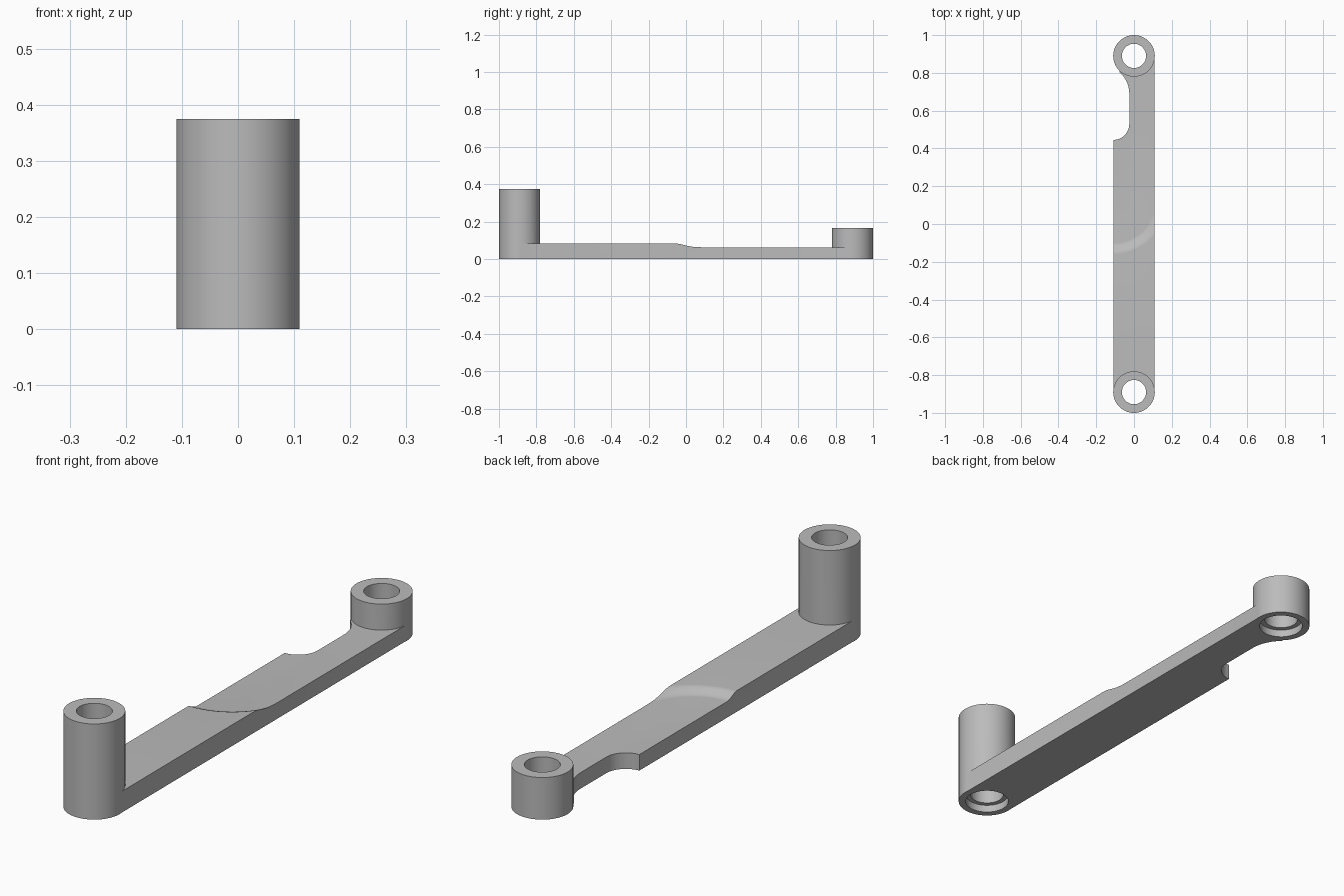
import bpy
import bmesh
from math import sqrt, cos, sin, pi, atan2

cube = bpy.data.objects.get("Cube")
if cube:
    bpy.data.objects.remove(cube, do_unlink=True)

# Main dimensions
BOSS_Y, BOSS_R = 0.89, 0.11
BORE_R, RECESS_R, RECESS_DEPTH = 0.064, 0.083, 0.03
HALF_W = 0.109
HIGH, LOW = 0.083, 0.063
STEP_Y, STEP_IN, STEP_OUT = 0.12, 0.22, 0.28

grey = bpy.data.materials.new("plain grey")
grey.use_nodes = True
colour = (0.5, 0.5, 0.5, 1)
grey.diffuse_color = colour
grey.node_tree.nodes["Principled BSDF"].inputs["Base Color"].default_value = colour


def finish(name, bm):
    bmesh.ops.recalc_face_normals(bm, faces=bm.faces[:])
    mesh = bpy.data.meshes.new(name)
    bm.to_mesh(mesh)
    bm.free()
    mesh.materials.append(grey)
    obj = bpy.data.objects.new(name, mesh)
    bpy.context.collection.objects.link(obj)
    return obj


def prism(name, outline, z0, z1):
    bm = bmesh.new()
    face = bm.faces.new([bm.verts.new((x, y, z0)) for x, y in outline])
    new = bmesh.ops.extrude_face_region(bm, geom=[face])["geom"]
    bmesh.ops.translate(bm, vec=(0, 0, z1 - z0),
                        verts=[v for v in new if isinstance(v, bmesh.types.BMVert)])
    return finish(name, bm)


def arc(cx, cy, r, a0, a1, n):
    return [(cx + r * cos(a0 + (a1 - a0) * i / n), cy + r * sin(a0 + (a1 - a0) * i / n))
            for i in range(n + 1)]


def disc(name, y, r, z0, z1):
    return prism(name, arc(0, y, r, 0, 2 * pi, 96)[:-1], z0, z1)


def combine(target, tool, operation):
    mod = target.modifiers.new(operation.lower(), 'BOOLEAN')
    mod.operation = operation
    mod.solver = 'EXACT'
    mod.object = tool
    bpy.context.view_layer.objects.active = target
    bpy.ops.object.modifier_apply(modifier=mod.name)
    bpy.data.objects.remove(tool, do_unlink=True)


# Flat arm with a curved ramp between its two thicknesses
bm = bmesh.new()
COLS, RAMP = 32, 10
columns = []
for i in range(COLS + 1):
    # Columns crowd towards the side where the ramp turns lengthwise
    x = -HALF_W + 2 * HALF_W * sin(i / COLS * pi / 2)
    dx = x + HALF_W
    profile = [(-BOSS_Y, 0), (-BOSS_Y, HIGH)]
    for k in range(RAMP + 1):
        t = k / RAMP
        r = STEP_OUT + (STEP_IN - STEP_OUT) * t
        y = STEP_Y - sqrt(max(0, r * r - dx * dx))
        profile.append((y, HIGH + (LOW - HIGH) * t * t * (3 - 2 * t)))
    profile += [(BOSS_Y, LOW), (BOSS_Y, 0)]
    columns.append([bm.verts.new((x, y, z)) for y, z in profile])
for a, b in zip(columns, columns[1:]):
    for j in range(len(a)):
        n = (j + 1) % len(a)
        bm.faces.new((a[j], b[j], b[n], a[n]))
bm.faces.new(columns[0])
bm.faces.new(columns[-1])
arm = finish("link_arm", bm)

# Side notch: small round corner, straight run, then a sweep into the rear boss
sweep_x, sweep_y = -0.175, 0.69
sweep_end = atan2(BOSS_Y - sweep_y, -sweep_x)
notch = [(-0.3, 0.445)] + arc(-0.11, 0.53, 0.085, -pi / 2, 0, 16)
notch += arc(sweep_x, sweep_y, 0.15, 0, sweep_end, 16)
notch += [(notch[-1][0], 1), (-0.3, 1)]
combine(arm, prism("notch_cutter", notch, -0.1, 0.2), 'DIFFERENCE')

# Tall front boss and short rear boss, each bored with a recess underneath
for y, height in ((-BOSS_Y, 0.375), (BOSS_Y, 0.165)):
    combine(arm, disc("boss", y, BOSS_R, 0, height), 'UNION')
    combine(arm, disc("bore_cutter", y, BORE_R, -0.1, 0.5), 'DIFFERENCE')
    combine(arm, disc("recess_cutter", y, RECESS_R, -0.1, RECESS_DEPTH), 'DIFFERENCE')

bpy.ops.object.select_all(action='DESELECT')
arm.select_set(True)
bpy.context.view_layer.objects.active = arm
bpy.ops.object.shade_smooth_by_angle(angle=pi / 6)
